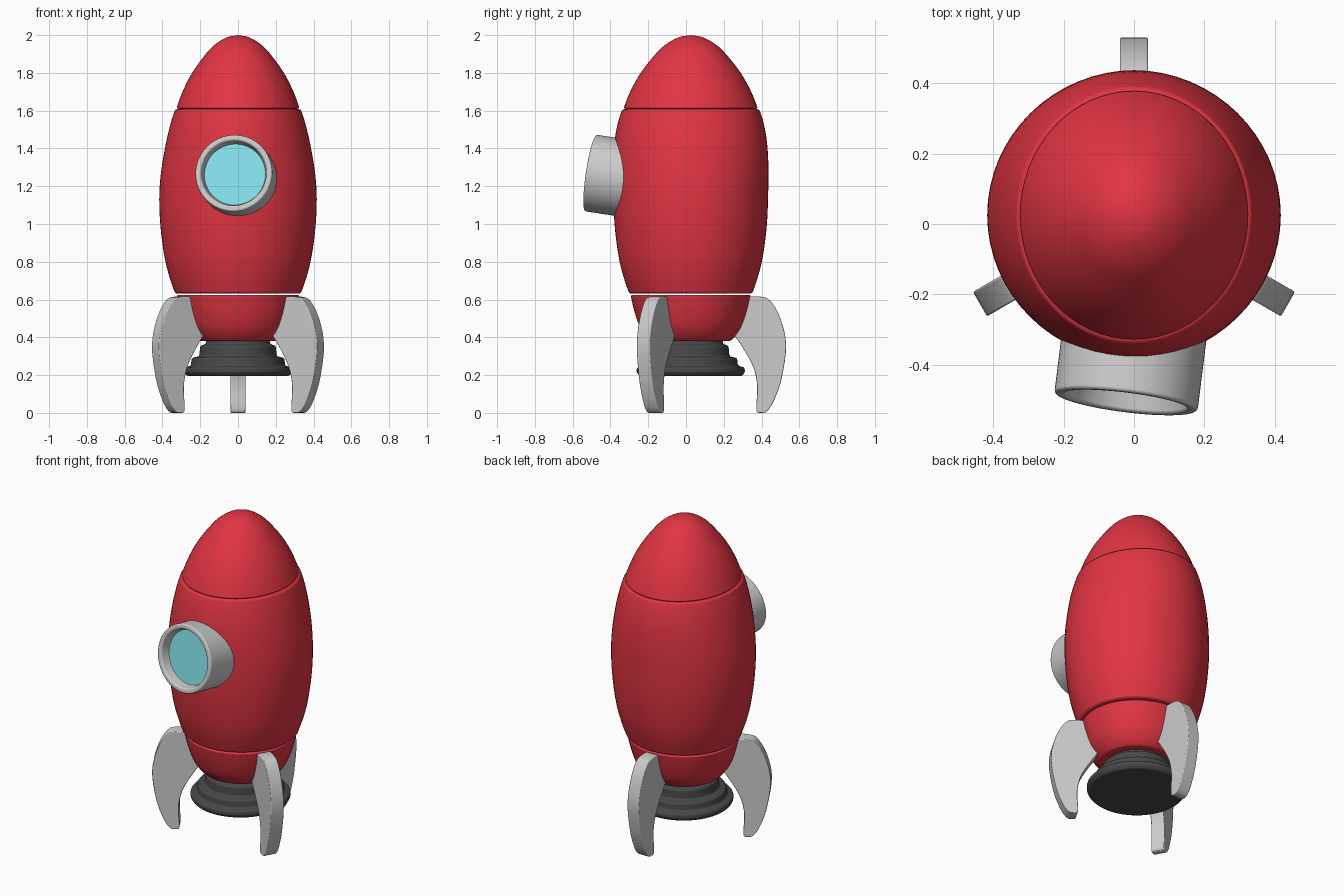
import bpy, bmesh, math
from mathutils import Vector, Matrix

if "Cube" in bpy.data.objects:
    bpy.data.objects.remove(bpy.data.objects["Cube"])

CY = 0.025  # rocket axis offset along y


def material(name, color):
    m = bpy.data.materials.new(name)
    m.diffuse_color = (*color, 1)
    m.use_nodes = True
    m.node_tree.nodes["Principled BSDF"].inputs["Base Color"].default_value = m.diffuse_color
    return m


RED = material("red", (0.75, 0.035, 0.055))
DARK = material("dark", (0.065, 0.065, 0.065))
GLASS = material("glass", (0.23, 0.76, 0.84))


def spline(pts, n):
    """Catmull-Rom resampling of an open 2D point list."""
    p = [Vector(q) for q in pts]
    p = [2 * p[0] - p[1]] + p + [2 * p[-1] - p[-2]]
    out = []
    for a, b, c, d in zip(p, p[1:], p[2:], p[3:]):
        for i in range(n):
            t = i / n
            out.append(0.5 * (2 * b + (c - a) * t + (2 * a - 5 * b + 4 * c - d) * t * t
                              + (3 * b - a - 3 * c + d) * t ** 3))
    return out + [p[-2]]


def finish(name, bm, mat, bevel):
    bmesh.ops.remove_doubles(bm, verts=bm.verts, dist=1e-4)
    bmesh.ops.recalc_face_normals(bm, faces=bm.faces)
    me = bpy.data.meshes.new(name)
    bm.to_mesh(me)
    bm.free()
    me.shade_smooth()
    if mat:
        me.materials.append(mat)
    ob = bpy.data.objects.new(name, me)
    bpy.context.collection.objects.link(ob)
    if bevel:
        b = ob.modifiers.new("soft_edges", 'BEVEL')
        b.width, b.segments, b.limit_method = bevel, 3, 'ANGLE'
        b.angle_limit = math.radians(35)
        b.harden_normals = True
    return ob


def lathe(name, profile, mat=None, bevel=0.0, yscale=lambda z: 1, seg=64):
    """Revolve (radius, z) points about z and cap both ends."""
    bm = bmesh.new()
    rings = []
    for r, z in profile:
        rings.append([bm.verts.new((r * math.cos(a), r * yscale(z) * math.sin(a), z))
                      for a in (2 * math.pi * i / seg for i in range(seg))])
    for lo, hi in zip(rings, rings[1:]):
        for i in range(seg):
            j = (i + 1) % seg
            bm.faces.new((lo[i], lo[j], hi[j], hi[i]))
    for ring, point in ((rings[0], profile[0]), (rings[-1], profile[-1])):
        if point[0] > 0.001:
            bm.faces.new(ring)
    return finish(name, bm, mat, bevel)


def hull_depth(z):
    """The hull gets slightly deeper than wide towards the nose."""
    if z < 1.1:
        return 0.98
    t = min((z - 1.1) / 0.5, 1)
    return 0.98 + 0.11 * t * t * (3 - 2 * t)


# Hull: tail, body and nose
hull = [
    ("tail_section", [(0.215, 0.38), (0.245, 0.41), (0.277, 0.46), (0.305, 0.54), (0.325, 0.625)]),
    ("body", [(0.333, 0.632), (0.363, 0.72), (0.388, 0.82), (0.409, 0.97), (0.417, 1.13),
              (0.408, 1.27), (0.383, 1.42), (0.357, 1.53), (0.333, 1.608)]),
    ("nose_cone", [(0.327, 1.61), (0.294, 1.7), (0.243, 1.8), (0.171, 1.9), (0.122, 1.95),
                   (0.06, 1.988), (0, 2.0)]),
]
for name, pts in hull:
    lathe(name, spline(pts, 4), RED, 0.012, hull_depth).location.y = CY

# Stepped engine nozzle
lathe("nozzle", [(0.17, 0.42), (0.17, 0.365), (0.2, 0.355), (0.205, 0.3), (0.245, 0.29),
                 (0.25, 0.25), (0.285, 0.24), (0.287, 0.215), (0.27, 0.195)],
      DARK, 0.008).location.y = CY

# Porthole, tilted up and to one side
axis = Vector((-0.125, -1, 0.15)).normalized()
pose = Matrix.Translation((-0.023, -0.506, 1.27)) @ axis.to_track_quat('Z', 'Y').to_matrix().to_4x4()
rim = lathe("porthole_rim", [(0.205, -0.27), (0.205, 0), (0.175, 0), (0.163, -0.06)], None, 0.01)
glass = lathe("porthole_glass", [(0.163, -0.07), (0.163, -0.055)], GLASS)
glass.data.set_sharp_from_angle(angle=math.radians(30))
rim.matrix_world = pose
glass.matrix_world = pose

# Three curved fins around the tail, as (radius, z) outline
outline = spline([(0.32, 0.617), (0.37, 0.615), (0.42, 0.595), (0.475, 0.5), (0.505, 0.36),
                  (0.483, 0.19), (0.445, 0.075), (0.405, 0.01), (0.365, 0.0), (0.347, 0.02),
                  (0.352, 0.14), (0.332, 0.24), (0.285, 0.33), (0.235, 0.405)], 4)
outline += [Vector((0.2, 0.43)), Vector((0.28, 0.6))]
for name, deg in (("back_fin", 90), ("front_left_fin", 210), ("front_right_fin", 330)):
    bm = bmesh.new()
    face = bm.faces.new([bm.verts.new((r, -0.04, max(z, 0))) for r, z in outline])
    side = bmesh.ops.extrude_face_region(bm, geom=[face])["geom"]
    bmesh.ops.translate(bm, vec=(0, 0.08, 0),
                        verts=[v for v in side if isinstance(v, bmesh.types.BMVert)])
    fin = finish(name, bm, None, 0.008)
    fin.location.y = CY
    fin.rotation_euler.z = math.radians(deg)
